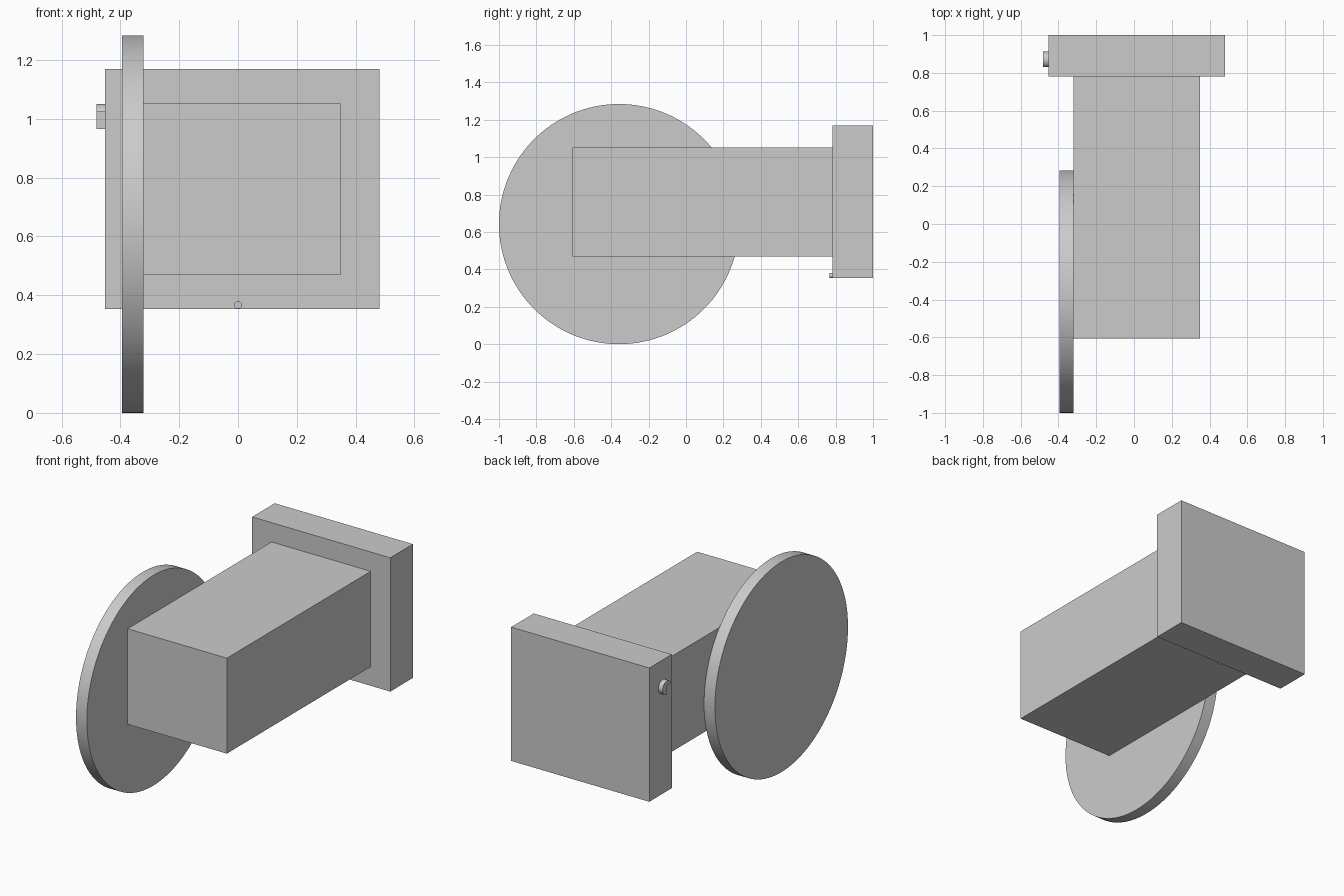
import bpy, bmesh, math
from mathutils import Vector

if "Cube" in bpy.data.objects:
    bpy.data.objects.remove(bpy.data.objects["Cube"])

grey = bpy.data.materials.new("plain_grey")
grey.use_nodes = True
colour = (0.6, 0.6, 0.6, 1)
grey.diffuse_color = colour
grey.node_tree.nodes["Principled BSDF"].inputs["Base Color"].default_value = colour


def extrude(name, outline, depth, smooth=False):
    """Make a solid by pushing a flat outline along a depth vector."""
    bm = bmesh.new()
    face = bm.faces.new([bm.verts.new(p) for p in outline])
    moved = bmesh.ops.extrude_face_region(bm, geom=[face])["geom"]
    verts = [v for v in moved if isinstance(v, bmesh.types.BMVert)]
    bmesh.ops.translate(bm, verts=verts, vec=Vector(depth))
    bmesh.ops.recalc_face_normals(bm, faces=bm.faces)
    mesh = bpy.data.meshes.new(name)
    bm.to_mesh(mesh)
    bm.free()
    mesh.materials.append(grey)
    obj = bpy.data.objects.new(name, mesh)
    bpy.context.collection.objects.link(obj)
    if smooth:
        bpy.ops.object.select_all(action='DESELECT')
        obj.select_set(True)
        bpy.context.view_layer.objects.active = obj
        bpy.ops.object.shade_smooth_by_angle(angle=math.radians(30))
    return obj


def box(name, x0, x1, y0, y1, z0, z1):
    base = [(x0, y0, z0), (x1, y0, z0), (x1, y1, z0), (x0, y1, z0)]
    return extrude(name, base, (0, 0, z1 - z0))


def arc(a, b, radius, start, end, steps):
    """Points on an arc in a plane, angles in degrees."""
    angles = [math.radians(start + (end - start) * i / steps) for i in range(steps + 1)]
    return [(a + radius * math.cos(t), b + radius * math.sin(t)) for t in angles]


# Main block and the wide plate at its back
box("body", -0.321, 0.349, -0.606, 0.79, 0.469, 1.052)
box("back_plate", -0.452, 0.481, 0.782, 1.0, 0.353, 1.17)

# Large thin wheel on the right side
rim = arc(-0.358, 0.642, 0.642, 0, 360, 128)[:-1]
extrude("side_disc", [(-0.394, y, z) for y, z in rim], (0.073, 0, 0), True)

# Small knob with its lower front quarter cut away
knob = arc(0.87, 1.008, 0.042, -90, 157.6, 40) + [(0.87, 1.024)]
extrude("side_knob", [(-0.481, y, z) for y, z in knob], (0.034, 0, 0), True)

# Tiny pin under the body on the front of the plate
pin = arc(0, 0.367, 0.013, 0, 360, 32)[:-1]
extrude("front_pin", [(x, 0.767, z) for x, z in pin], (0, 0.02, 0), True)
